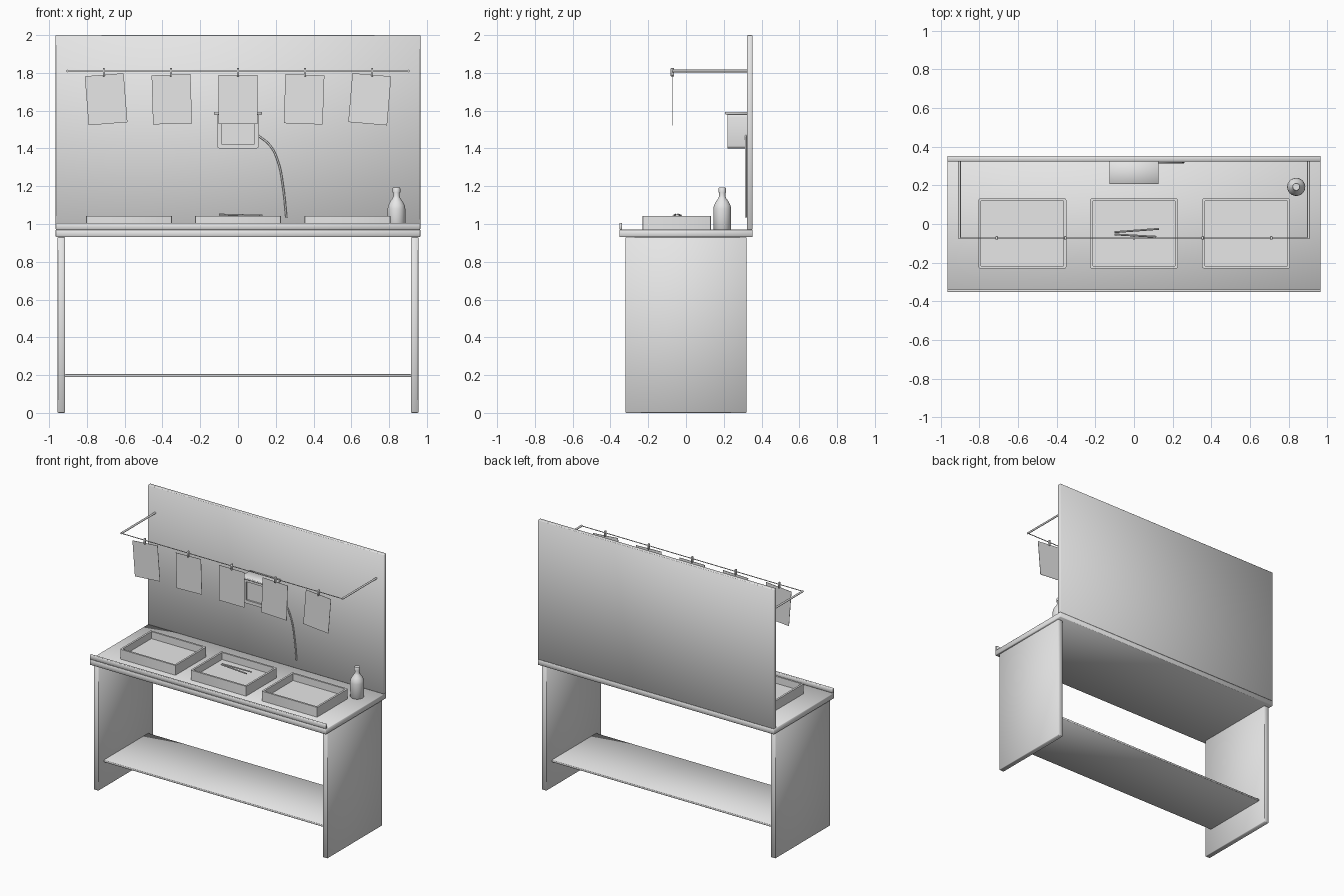
import bpy, bmesh, math
from mathutils import Matrix, Vector

if "Cube" in bpy.data.objects:
    bpy.data.objects.remove(bpy.data.objects["Cube"])

grey = bpy.data.materials.new("plain grey")
grey.diffuse_color = (0.8, 0.8, 0.8, 1)
grey.use_nodes = True
grey.node_tree.nodes["Principled BSDF"].inputs["Base Color"].default_value = grey.diffuse_color


def finish(name, bm, smooth=True, bevel=0.0, segments=1):
    """Turn a bmesh into a coloured object, optionally with bevelled edges."""
    if bevel:
        bmesh.ops.bevel(bm, geom=bm.edges[:], offset=bevel, segments=segments,
                        profile=0.5, affect='EDGES')
    bmesh.ops.recalc_face_normals(bm, faces=bm.faces[:])
    for f in bm.faces:
        f.smooth = smooth
    me = bpy.data.meshes.new(name)
    bm.to_mesh(me)
    bm.free()
    me.materials.append(grey)
    ob = bpy.data.objects.new(name, me)
    bpy.context.collection.objects.link(ob)
    return ob


def box_bm(x0, x1, y0, y1, z0, z1):
    bm = bmesh.new()
    m = (Matrix.Translation(((x0 + x1) / 2, (y0 + y1) / 2, (z0 + z1) / 2))
         @ Matrix.Diagonal((x1 - x0, y1 - y0, z1 - z0, 1)))
    bmesh.ops.create_cube(bm, size=1, matrix=m)
    return bm


def box(name, x0, x1, y0, y1, z0, z1, bevel=0.003, segments=1):
    return finish(name, box_bm(x0, x1, y0, y1, z0, z1), bevel > 0, bevel, segments)


def rod(name, a, b, r, sides=12):
    a, b = Vector(a), Vector(b)
    d = b - a
    bm = bmesh.new()
    m = Matrix.Translation((a + b) / 2) @ d.to_track_quat('Z', 'Y').to_matrix().to_4x4()
    bmesh.ops.create_cone(bm, cap_ends=True, segments=sides, radius1=r, radius2=r,
                          depth=d.length, matrix=m)
    ob = finish(name, bm, False)
    sharp_smooth(ob)
    return ob


def sharp_smooth(ob, angle=40):
    bpy.ops.object.select_all(action='DESELECT')
    ob.select_set(True)
    bpy.context.view_layer.objects.active = ob
    bpy.ops.object.shade_smooth_by_angle(angle=math.radians(angle))


def pocket(bm, direction, inset, depth):
    """Sink an inset recess into the face looking along direction."""
    bm.normal_update()
    f = max(bm.faces, key=lambda f: f.normal.dot(direction) * f.calc_area())
    bmesh.ops.inset_region(bm, faces=[f], thickness=inset)
    new = bmesh.ops.extrude_face_region(bm, geom=[f])["geom"]
    verts = [v for v in new if isinstance(v, bmesh.types.BMVert)]
    bmesh.ops.translate(bm, verts=verts, vec=-Vector(direction) * depth)
    if f.is_valid:
        bmesh.ops.delete(bm, geom=[f], context='FACES')


# Bench
box("worktop", -0.965, 0.965, -0.353, 0.353, 0.93, 0.97)
box("front_lip", -0.965, 0.965, -0.353, -0.338, 0.97, 1.005)
box("back_panel", -0.965, 0.965, 0.323, 0.353, 0.97, 2.0)
for side, s in (("left", -1), ("right", 1)):
    x0, x1 = sorted((s * 0.915, s * 0.955))
    box(side + "_side_panel", x0, x1, -0.32, 0.32, 0, 0.93)
box("lower_shelf", -0.916, 0.916, -0.26, 0.26, 0.19, 0.205, 0.002)

# Developing trays
for i, x in enumerate((-0.577, 0.0, 0.58)):
    bm = box_bm(x - 0.227, x + 0.227, -0.23, 0.132, 0.97, 1.042)
    upright = [e for e in bm.edges if abs(e.verts[0].co.z - e.verts[1].co.z) > 0.01]
    bmesh.ops.bevel(bm, geom=upright, offset=0.008, segments=2, profile=0.5,
                    affect='EDGES')
    pocket(bm, Vector((0, 0, 1)), 0.014, 0.052)
    sharp_smooth(finish("tray_%d" % (i + 1), bm, False))

# Tongs lying over the middle tray
for i, end in enumerate(((0.13, -0.025, 1.044), (0.115, -0.066, 1.044))):
    rod("tong_arm_%d" % (i + 1), (-0.1, -0.042 - 0.012 * i, 1.05), end, 0.005, 8)

# Drying line with its two arms
for side, s in (("left", -1), ("right", 1)):
    rod(side + "_line_arm", (s * 0.903, -0.075, 1.81), (s * 0.903, 0.325, 1.81), 0.007)
rod("drying_line", (-0.905, -0.072, 1.81), (0.905, -0.072, 1.81), 0.003, 8)

# Hanging prints, each turned a little about its peg
for i, tilt in enumerate((4.5, 1.7, 0.0, -2.0, -4.8)):
    x = (i - 2) * 0.355
    bm = box_bm(-0.103, 0.103, -0.001, 0.001, -0.28, -0.02)
    bm.transform(Matrix.Translation((x, -0.072, 1.81))
                 @ Matrix.Rotation(math.radians(-tilt), 4, 'Y'))
    finish("print_%d" % (i + 1), bm, False)
    box("peg_%d" % (i + 1), x - 0.006, x + 0.006, -0.081, -0.063, 1.782, 1.825, 0.002)

# Wall lamp: housing with a sunken window, and a hood plate
bm = box_bm(-0.112, 0.112, 0.22, 0.325, 1.40, 1.582)
edges = [e for e in bm.edges if abs(e.verts[0].co.y - e.verts[1].co.y) > 0.01]
bmesh.ops.bevel(bm, geom=edges, offset=0.015, segments=3, profile=0.5, affect='EDGES')
pocket(bm, Vector((0, -1, 0)), 0.024, 0.012)
sharp_smooth(finish("lamp_housing", bm, False))
box("lamp_hood", -0.128, 0.128, 0.206, 0.325, 1.58, 1.594)

# Lamp cord
curve = bpy.data.curves.new("cord_path", 'CURVE')
curve.dimensions = '3D'
curve.bevel_depth = 0.005
curve.bevel_resolution = 2
curve.resolution_u = 6
curve.use_fill_caps = True
sp = curve.splines.new('BEZIER')
pts = ((0.108, 1.468), (0.17, 1.415), (0.212, 1.33), (0.238, 1.20), (0.256, 1.035))
sp.bezier_points.add(len(pts) - 1)
for p, (x, z) in zip(sp.bezier_points, pts):
    p.co = (x, 0.317, z)
    p.handle_left_type = p.handle_right_type = 'AUTO'
curve.materials.append(grey)
cord = bpy.data.objects.new("lamp_cord", curve)
bpy.context.collection.objects.link(cord)

# Bottle, a lathed profile of (radius, height)
profile = ((0, 0), (0.044, 0), (0.047, 0.004), (0.047, 0.11), (0.044, 0.128),
           (0.034, 0.148), (0.021, 0.166), (0.016, 0.178), (0.016, 0.198),
           (0.02, 0.198), (0.02, 0.219), (0.018, 0.222), (0, 0.222))
bm = bmesh.new()
vs = [bm.verts.new((r, 0, z)) for r, z in profile]
es = [bm.edges.new(p) for p in zip(vs, vs[1:])]
bmesh.ops.spin(bm, geom=vs + es, cent=(0, 0, 0), axis=(0, 0, 1),
               angle=math.tau, steps=24)
bmesh.ops.remove_doubles(bm, verts=bm.verts[:], dist=0.0001)
bm.transform(Matrix.Translation((0.839, 0.192, 0.97)))
sharp_smooth(finish("bottle", bm, False), 45)
